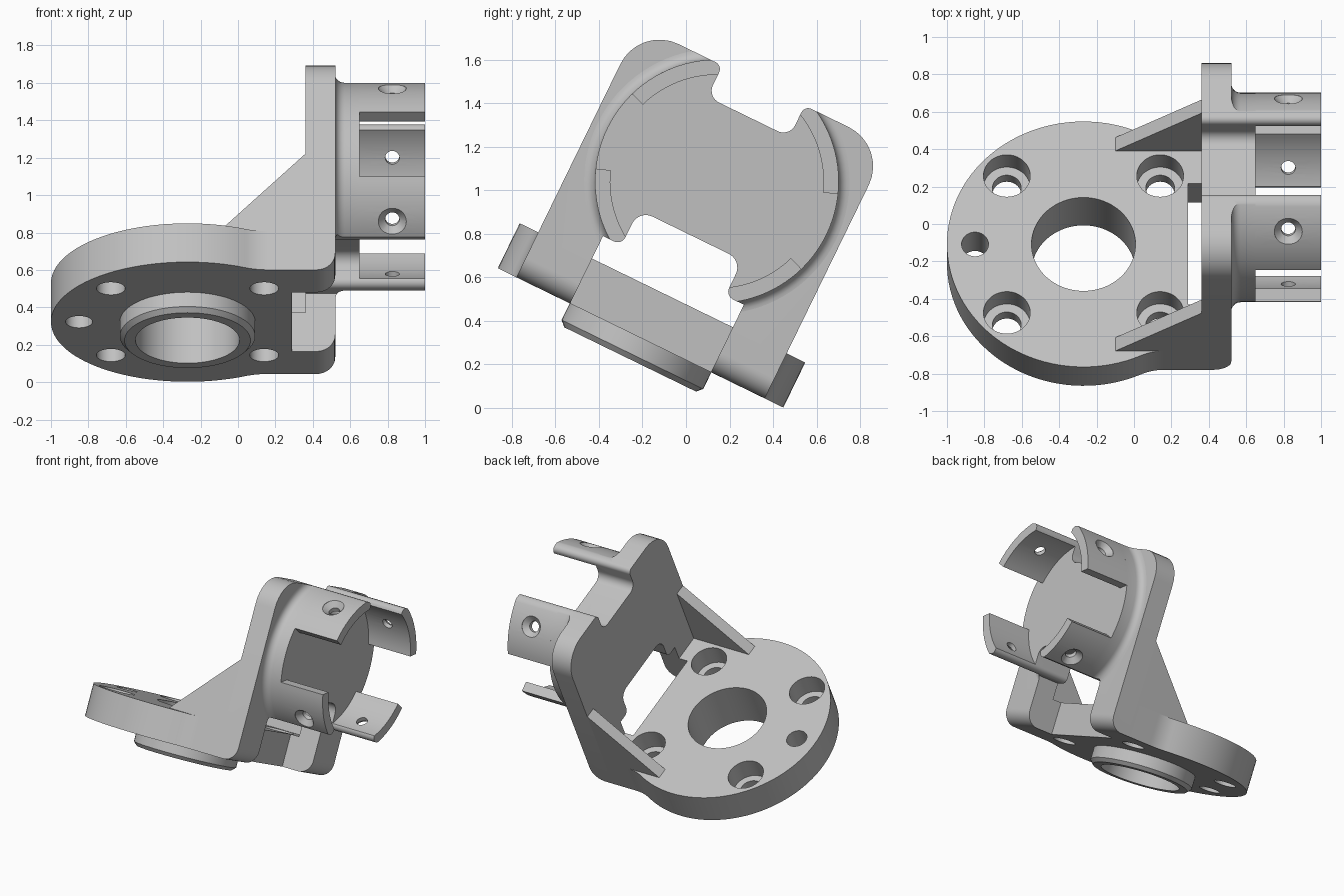
import bpy, bmesh
from math import sin, cos, radians, pi, sqrt, atan2
from mathutils import Matrix, Vector

if "Cube" in bpy.data.objects:
    bpy.data.objects.remove(bpy.data.objects["Cube"], do_unlink=True)

grey = bpy.data.materials.new("light grey metal")
grey.use_nodes = True
colour = (0.53, 0.53, 0.53, 1)
grey.diffuse_color = colour
grey.node_tree.nodes["Principled BSDF"].inputs["Base Color"].default_value = colour

# The bracket is built level, then tilted about x into its final pose
TILT = Matrix.Rotation(radians(-26), 4, "X") @ Matrix.Translation((0, -0.329, 0.198))
DISC_X, DISC_R = -0.27, 0.73        # base disc
HALF = 0.635                        # half width of upright
THICK = 0.23                        # base thickness
BACK, FACE, FLOOR = 0.36, 0.52, 0.65  # upright back, upright front, hub front
HUB_H, HUB_R, TAB_IN = 0.80, 0.56, 0.49


def make(name, bm):
    bmesh.ops.recalc_face_normals(bm, faces=bm.faces)
    mesh = bpy.data.meshes.new(name)
    bm.to_mesh(mesh)
    bm.free()
    mesh.materials.append(grey)
    ob = bpy.data.objects.new(name, mesh)
    bpy.context.collection.objects.link(ob)
    return ob


def prism(name, pts, lo, hi, along):
    """Extrude a 2D outline along one axis."""
    place = {"x": lambda a, b, c: (c, a, b),
             "y": lambda a, b, c: (a, c, b),
             "z": lambda a, b, c: (a, b, c)}[along]
    bm = bmesh.new()
    low = [bm.verts.new(place(a, b, lo)) for a, b in pts]
    high = [bm.verts.new(place(a, b, hi)) for a, b in pts]
    bm.faces.new(low)
    bm.faces.new(high)
    for i in range(len(pts)):
        j = (i + 1) % len(pts)
        bm.faces.new((low[i], low[j], high[j], high[i]))
    return make(name, bm)


def lathe(name, profile, matrix, closed=False, steps=64):
    """Spin an (r, z) profile about z, then place it."""
    bm = bmesh.new()
    verts = [bm.verts.new((r, 0, z)) for r, z in profile]
    edges = [bm.edges.new(p) for p in zip(verts, verts[1:])]
    if closed:
        edges.append(bm.edges.new((verts[-1], verts[0])))
    bmesh.ops.spin(bm, geom=verts + edges, axis=(0, 0, 1), cent=(0, 0, 0),
                   angle=2 * pi, steps=steps, use_duplicate=False)
    bmesh.ops.remove_doubles(bm, verts=bm.verts, dist=1e-4)
    bmesh.ops.transform(bm, matrix=matrix, verts=bm.verts)
    return make(name, bm)


def arc(cx, cy, r, a0, a1, n):
    return [(cx + r * cos(a0 + (a1 - a0) * i / n), cy + r * sin(a0 + (a1 - a0) * i / n))
            for i in range(n + 1)]


def rounded(corners, n=8):
    """Outline from (a, b, radius) corners."""
    out = []
    for i, (a, b, r) in enumerate(corners):
        p = Vector((a, b))
        if not r:
            out.append((a, b))
            continue
        d0 = (Vector(corners[i - 1][:2]) - p).normalized()
        d1 = (Vector(corners[(i + 1) % len(corners)][:2]) - p).normalized()
        c = p + (d0 + d1) * r       # all rounded corners are square
        for k in range(n + 1):
            t = k / n * pi / 2
            out.append(tuple(c - d1 * r * cos(t) - d0 * r * sin(t)))
    return out


def boolean(ob, cutter, operation="DIFFERENCE", keep=False):
    mod = ob.modifiers.new("cut", "BOOLEAN")
    mod.operation, mod.solver, mod.object = operation, "EXACT", cutter
    bpy.context.view_layer.update()
    deps = bpy.context.evaluated_depsgraph_get()
    mesh = bpy.data.meshes.new_from_object(ob.evaluated_get(deps))
    ob.modifiers.clear()
    ob.data = mesh
    if not keep:
        bpy.data.objects.remove(cutter, do_unlink=True)


# Base flange: disc blended into a forked straight end
blend = 0.3
rise = HALF + blend
run = sqrt((DISC_R + blend) ** 2 - rise ** 2)
ang = atan2(rise, run)
side = arc(DISC_X + run, rise, blend, -pi / 2, ang - pi, 10)
outline = [(0.29, 0.36), (BACK, 0.36), (BACK, HALF)] + side
outline += arc(DISC_X, 0, DISC_R, ang, 2 * pi - ang, 72)[1:-1]
outline += [(x, -y) for x, y in reversed(side)]
outline += [(BACK, -HALF), (BACK, -0.36), (0.29, -0.36)]
base = prism("base_flange", outline, 0, THICK, "z")


def bore(x, y, profile):
    boolean(base, lathe("bore_cutter", profile, Matrix.Translation((x, y, 0))))


def straight(r):
    return [(0, -0.1), (r, -0.1), (r, 0.4), (0, 0.4)]


bore(DISC_X, 0, straight(0.278))
bore(-0.85, 0, straight(0.072))
for sx in (-1, 1):
    for sy in (-1, 1):
        bore(DISC_X + sx * 0.41, sy * 0.407,
             [(0, -0.1), (0.077, -0.1), (0.077, 0.08), (0.125, 0.08), (0.125, 0.4), (0, 0.4)])

# Locating collar under the base
collar = lathe("locating_collar",
               [(0.278, 0), (0.278, -0.11), (0.337, -0.11), (0.362, -0.085), (0.362, 0)],
               Matrix.Translation((DISC_X, 0, 0)), closed=True)

# Upright plate with top notch and stepped lower window
half = [(0.36, 0, 0), (HALF, 0, 0), (HALF, 1.29, 0.2), (0.21, 1.29, 0.035), (0.21, 1.13, 0.06)]
window = [(0.265, 0.525, 0.07), (0.265, 0.345, 0.04), (0.36, 0.345, 0)]
flip = lambda pts: [(-a, b, r) for a, b, r in reversed(pts)]
silhouette = rounded(half + flip(half) + flip(window) + window)
upright = prism("upright_plate", silhouette, BACK, FACE, "x")
heel = [(0.56, -0.05), (0.56, 0.1)] + arc(0.42, 0.1, 0.1, 0, -pi / 2, 10) + [(0.42, -0.05)]
boolean(upright, prism("heel_cutter", heel, -1, 1, "y"))

# Hub with a fillet at its foot, trimmed to the upright's silhouette
trim = prism("trim_shape", silhouette, FACE, 1.2, "x")
fil = 0.05
to_x = Matrix.Translation((0, 0, HUB_H)) @ Matrix.Rotation(pi / 2, 4, "Y")
foot = [(r, x) for x, r in arc(FACE + fil, HUB_R + fil, fil, pi, 1.5 * pi, 6)]
hub = lathe("hub", [(0, FACE - 0.04), (HUB_R + fil, FACE - 0.04)] + foot
            + [(HUB_R, FLOOR), (0, FLOOR)], to_x, steps=96)
boolean(hub, trim, "INTERSECT", keep=True)

# Four curved clamp tabs with countersunk radial holes
tabs = []
for i, (start, end) in enumerate(((20, 85), (95, 160), (200, 265), (275, 340))):
    a0, a1 = radians(start), radians(end)
    ring = arc(0, HUB_H, HUB_R, a0, a1, 20) + arc(0, HUB_H, TAB_IN, a1, a0, 20)
    tab = prism("clamp_tab_%d" % (i + 1), ring, FLOOR, 1.0, "x")
    boolean(tab, trim, "INTERSECT", keep=True)
    mid = radians(45 + 90 * i)
    spin = Vector((0, cos(mid), sin(mid))).to_track_quat("Z", "Y").to_matrix().to_4x4()
    hole = lathe("screw_cutter",
                 [(0, 0.3), (0.038, 0.3), (0.038, 0.52), (0.075, 0.557), (0.075, 0.7), (0, 0.7)],
                 Matrix.Translation((0.825, 0, HUB_H)) @ spin, steps=32)
    boolean(tab, hole)
    tabs.append(tab)
bpy.data.objects.remove(trim, do_unlink=True)

# Triangular gussets on both edges
wedge = [(-0.1, THICK), (BACK, THICK), (BACK, 0.69)]
gussets = [prism("left_gusset" if s > 0 else "right_gusset", wedge,
                 s * 0.555, s * HALF, "y") for s in (1, -1)]

# Tilt into place and shade
bpy.ops.object.select_all(action="DESELECT")
for ob in [base, collar, upright, hub] + tabs + gussets:
    ob.data.transform(TILT)
    ob.data.update()
    ob.select_set(True)
bpy.context.view_layer.objects.active = base
bpy.ops.object.shade_smooth_by_angle(angle=radians(30))
